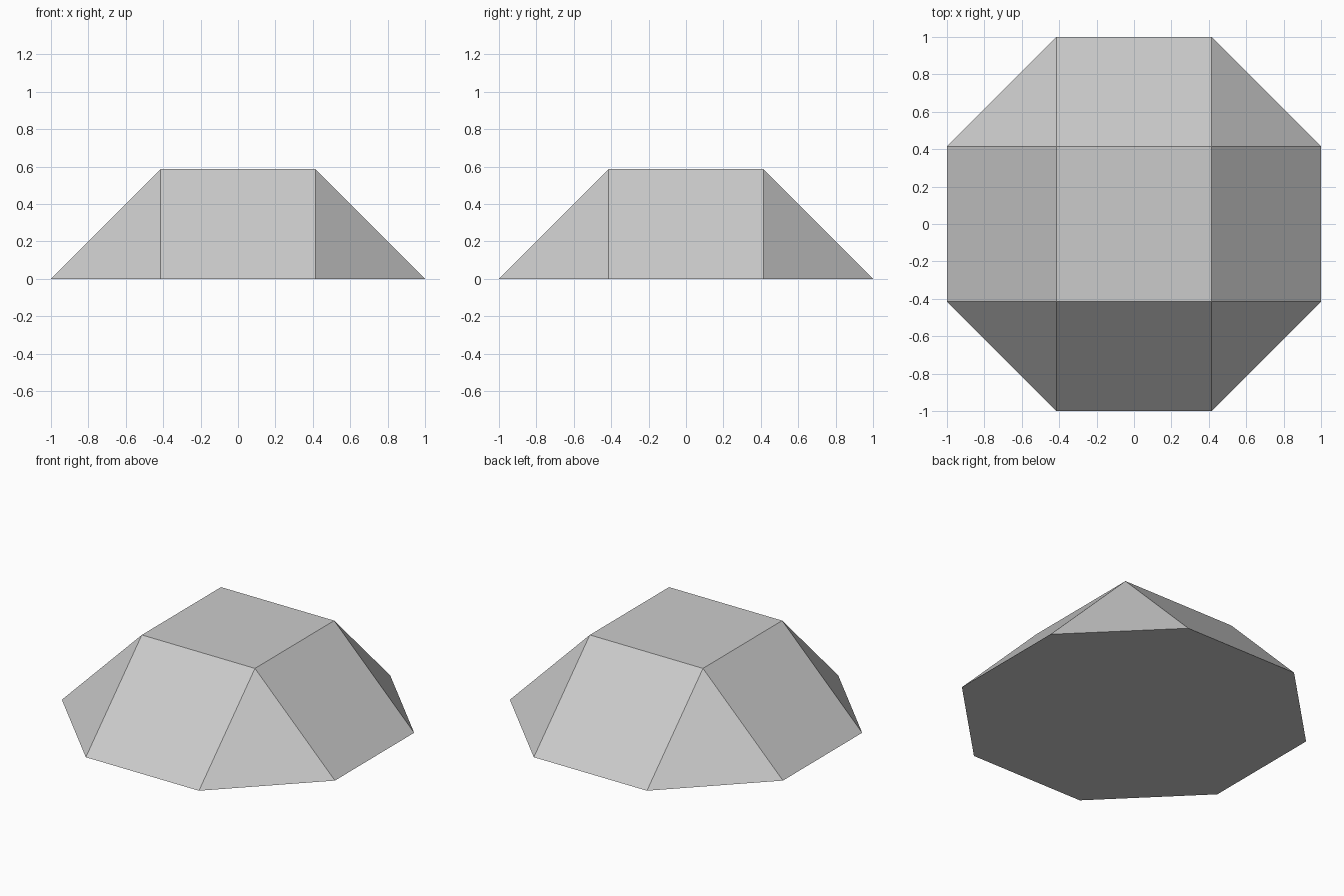
import bpy
import bmesh
from math import pi, tan

cube = bpy.data.objects.get("Cube")
if cube:
    bpy.data.objects.remove(cube, do_unlink=True)

# Plain grey material
grey = bpy.data.materials.new("light_grey")
grey.use_nodes = True
color = (0.6, 0.6, 0.6, 1)
grey.diffuse_color = color
grey.node_tree.nodes["Principled BSDF"].inputs["Base Color"].default_value = color

# Square cupola: regular octagon below, square of the same edge length above
half = tan(pi / 8)
height = 1 - half
bm = bmesh.new()
for sx in (-1, 1):
    for sy in (-1, 1):
        bm.verts.new((sx, sy * half, 0))
        bm.verts.new((sx * half, sy, 0))
        bm.verts.new((sx * half, sy * half, height))
bmesh.ops.convex_hull(bm, input=bm.verts[:])

# Merge coplanar triangles into clean octagon, quad and triangle faces
bmesh.ops.dissolve_limit(bm, angle_limit=0.01, verts=bm.verts[:], edges=bm.edges[:])
bmesh.ops.recalc_face_normals(bm, faces=bm.faces[:])

mesh = bpy.data.meshes.new("square_cupola")
bm.to_mesh(mesh)
bm.free()
mesh.materials.append(grey)
cupola = bpy.data.objects.new("square_cupola", mesh)
bpy.context.collection.objects.link(cupola)
